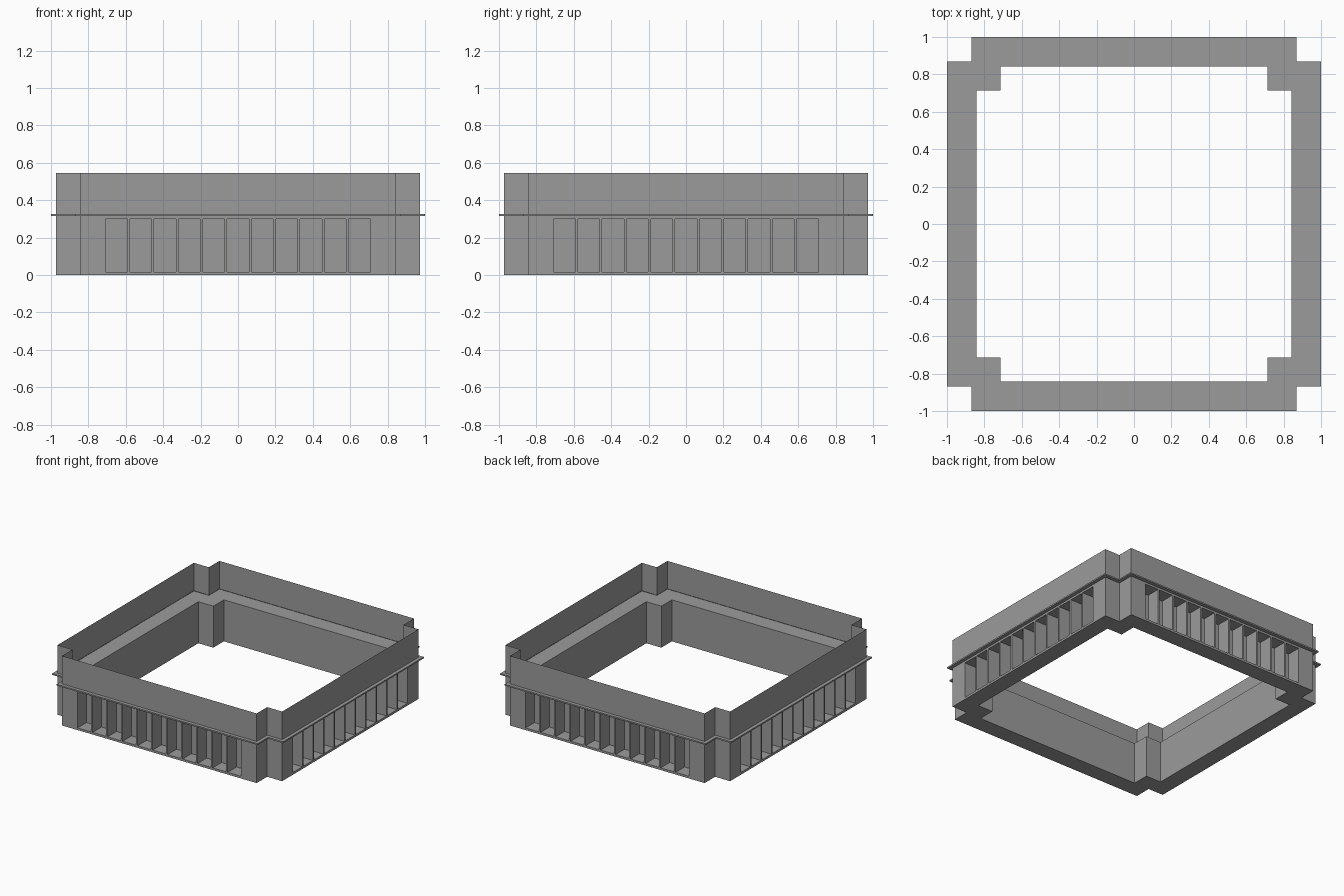
import bpy, bmesh
from mathutils import Matrix
from math import pi

if "Cube" in bpy.data.objects:
    bpy.data.objects.remove(bpy.data.objects["Cube"])

ARM, NOTCH = 0.973, 0.843      # outer half size and half length of each straight side
WALL, LIP = 0.13, 0.027        # wall thickness and flange overhang
LEDGE, TOP = 0.325, 0.545      # height of inner ledge and of parapet
PITCH, GAP, DEPTH = 0.13, 0.014, 0.11

grey = bpy.data.materials.new("dark_grey")
grey.diffuse_color = (0.33, 0.33, 0.33, 1)
grey.use_nodes = True
grey.node_tree.nodes["Principled BSDF"].inputs["Base Color"].default_value = grey.diffuse_color


def outline(offset):
    """Square with notched corners, counter-clockwise, grown by offset."""
    a, b = ARM + offset, NOTCH + offset
    pts = []
    for k in range(4):
        for x, y in ((a, -b), (a, b), (b, b)):
            for _ in range(k):
                x, y = -y, x
            pts.append((x, y))
    return pts


def finish(bm, name):
    bmesh.ops.recalc_face_normals(bm, faces=bm.faces)
    mesh = bpy.data.meshes.new(name)
    bm.to_mesh(mesh)
    bm.free()
    mesh.materials.append(grey)
    obj = bpy.data.objects.new(name, mesh)
    bpy.context.collection.objects.link(obj)
    return obj


def sweep(name, profile, closed):
    """Run an (offset, z) profile around the notched outline."""
    bm = bmesh.new()
    loops = [[bm.verts.new((x, y, z)) for x, y in outline(d)] for d, z in profile]
    if closed:
        loops.append(loops[0])
    for lo, hi in zip(loops, loops[1:]):
        for i in range(len(lo)):
            j = (i + 1) % len(lo)
            bm.faces.new((lo[i], lo[j], hi[j], hi[i]))
    return finish(bm, name)


# Thick lower wall with its inner ledge
wall = sweep("lower_wall", [(0, 0), (0, LEDGE), (-WALL, LEDGE), (-WALL, 0)], True)

# Thin parapet sheet that folds out into the flange
sweep("parapet_and_flange", [(0, LEDGE - 0.01), (LIP, LEDGE - 0.01), (LIP, LEDGE + 0.001),
                             (0, LEDGE + 0.001), (0, TOP)], False)

# Eleven deep recesses cut into each side
bm = bmesh.new()
z0, z1, out = 0.017, 0.299, 0.05
for side in range(4):
    turn = Matrix.Rotation(side * pi / 2, 4, 'Z')
    for i in range(-5, 6):
        place = Matrix.Translation((i * PITCH, -ARM + (DEPTH - out) / 2, (z0 + z1) / 2))
        size = Matrix.Diagonal((PITCH - GAP, DEPTH + out, z1 - z0, 1))
        bmesh.ops.create_cube(bm, size=1, matrix=turn @ place @ size)
cutter = finish(bm, "recess_cutter")
cutter.hide_render = True
cutter.hide_set(True)

cut = wall.modifiers.new("recesses", 'BOOLEAN')
cut.operation = 'DIFFERENCE'
cut.solver = 'EXACT'
cut.object = cutter
